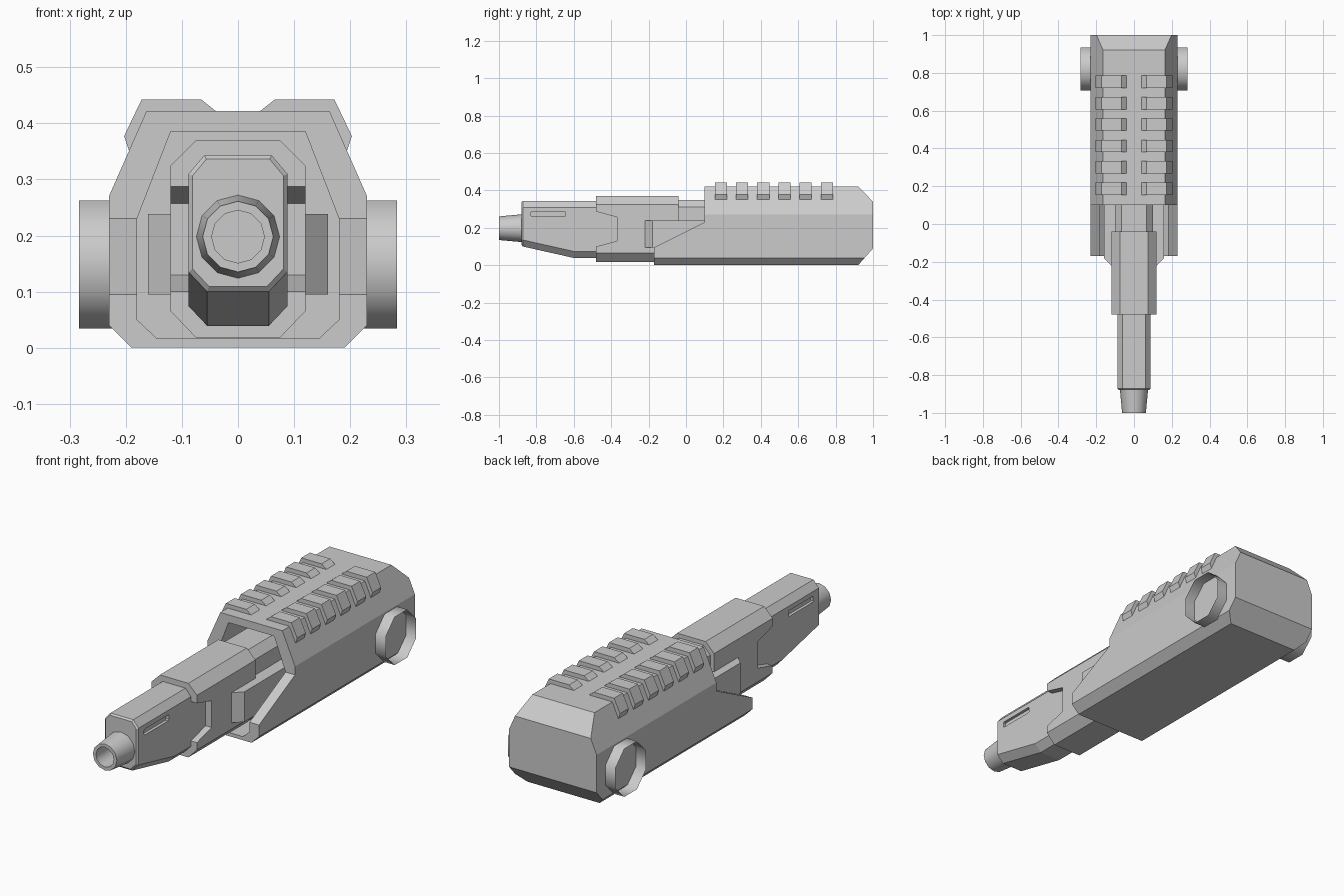
import bpy, bmesh, math

if "Cube" in bpy.data.objects:
    bpy.data.objects.remove(bpy.data.objects["Cube"])


def loft(name, rings, caps=True):
    """Join equal-sized rings of 3D points into one skin."""
    bm = bmesh.new()
    vs = [[bm.verts.new(p) for p in r] for r in rings]
    n = len(rings[0])
    for a, b in zip(vs, vs[1:]):
        for i in range(n):
            j = (i + 1) % n
            bm.faces.new((a[i], a[j], b[j], b[i]))
    if caps:
        bm.faces.new(vs[0])
        bm.faces.new(vs[-1])
    bmesh.ops.recalc_face_normals(bm, faces=bm.faces)
    me = bpy.data.meshes.new(name)
    bm.to_mesh(me)
    bm.free()
    ob = bpy.data.objects.new(name, me)
    bpy.context.collection.objects.link(ob)
    return ob


def section(half, y):
    """Right half of an xz outline mirrored into a closed ring."""
    return [(x, y, z) for x, z in half] + [(-x, y, z) for x, z in reversed(half)]


def prism_y(name, half, y0, y1):
    return loft(name, [section(half, y0), section(half, y1)])


def prism_x(name, yz, x0, x1):
    return loft(name, [[(x, y, z) for y, z in yz] for x in (x0, x1)])


def activate(ob):
    bpy.ops.object.select_all(action='DESELECT')
    ob.select_set(True)
    bpy.context.view_layer.objects.active = ob


def cut(ob, cutter):
    m = ob.modifiers.new("cut", 'BOOLEAN')
    m.operation, m.solver, m.object = 'DIFFERENCE', 'EXACT', cutter
    activate(ob)
    bpy.ops.object.modifier_apply(modifier=m.name)
    bpy.data.objects.remove(cutter)


def smooth(ob):
    activate(ob)
    bpy.ops.object.shade_smooth_by_angle(angle=math.radians(50))


def circle(r, n, y, z, phase=0.0):
    """Ring of (u, v) points around a centre."""
    return [(y + r * math.cos(phase + 2 * math.pi * i / n),
             z + r * math.sin(phase + 2 * math.pi * i / n)) for i in range(n)]


# Housing: hollow shell with raked open front and bevelled rear
housing = prism_y("housing", [(.19, 0), (.23, .04), (.23, .27), (.163, .422)], -.17, 1)
cut(housing, prism_y("cavity", [(.145, .017), (.18, .05), (.18, .23), (.12, .385)], -.4, .7))
cut(housing, prism_x("front_rake", [(-.4, .095), (-.17, .095), (.1, .23), (.1, .6), (-.4, .6)], -.4, .4))
cut(housing, prism_x("rear_top", [(.92, .422), (1, .34), (1.1, .2375), (1.1, .6), (.92, .6)], -.4, .4))
cut(housing, prism_x("rear_base", [(.92, 0), (1, .09), (1.1, .2025), (1.1, -.2), (.92, -.2)], -.4, .4))

# Inner neck joining sleeve to housing
prism_y("neck", [(.065, .03), (.1, .07), (.1, .312), (.065, .35)], -.1, .69)

# Sleeve with side notches
sleeve = prism_y("sleeve", [(.075, .018), (.12, .065), (.12, .325), (.075, .37)], -.48, -.04)
for s in (-1, 1):
    cut(sleeve, prism_x("notch", [(-.6, .32), (-.48, .287), (-.37, .257), (-.37, .13),
                                  (-.48, .1), (-.6, .067)], s * .0885, s * .2))
# Lower part of the sleeve runs back into the housing
prism_y("sleeve_base", [(.075, .019), (.119, .065), (.119, .22), (.075, .235)], -.05, .3)


# Nose with sloping belly and a bevelled front edge
def nose_ring(y, belly, inset=0.0):
    return section([(.055 - inset / 2, belly + inset), (.088 - inset, belly + .035 + inset / 2),
                    (.088 - inset, .31 - inset / 2), (.06 - inset / 2, .343 - inset)], y)


nose = loft("nose", [nose_ring(-.88, .102, .007), nose_ring(-.872, .1),
                     nose_ring(-.6, .039), nose_ring(-.42, .039)])
for s in (-1, 1):
    slot = [(-.83, .265), (-.825, .26), (-.65, .26), (-.645, .265),
            (-.645, .283), (-.65, .288), (-.825, .288), (-.83, .283)]
    cut(nose, prism_x("slot", slot, s * .074, s * .15))

# Muzzle with bore
muzzle = loft("muzzle", [[(x, y, z) for x, z in circle(r, 12, 0, .198)]
                         for y, r in ((-.86, .076), (-1, .063), (-1, .047), (-.88, .047))])
smooth(muzzle)

for s, side in ((-1, "left"), (1, "right")):
    # Side rails between sleeve and housing
    plan = [(.08, -.22), (.12, -.22), (.16, -.18), (.16, .3), (.08, .3)]
    loft(side + "_rail", [[(s * x, y, z) for x, y in plan] for z in (.095, .238)])

    # Grip ribs over the top corners
    rib = [(.036, .419), (.065, .442), (.172, .442), (.203, .377), (.194, .35), (.155, .41)]
    for i in range(6):
        y = .187 + i * .1132
        loft(f"{side}_rib_{i + 1}", [[(s * x, yy, z) for x, z in rib]
                                     for yy in (y - .0325, y + .0325)])

    # Open octagonal side collars
    collar = loft(side + "_collar",
                  [[(s * x, y, z) for y, z in circle(.1235, 8, .82, .148, math.pi / 8)]
                   for x in (.225, .283)], caps=False)
    smooth(collar)
